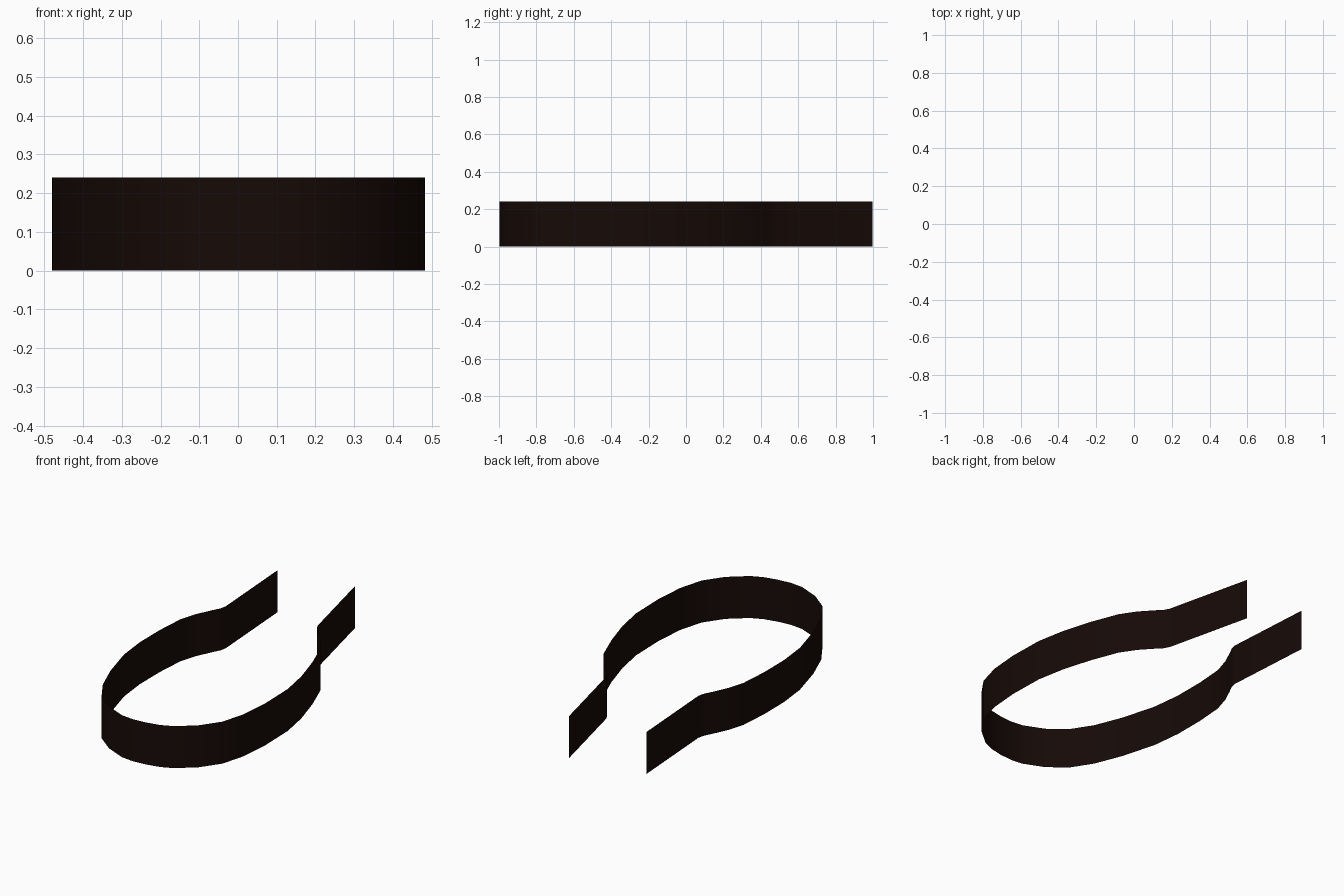
import bpy, bmesh, math
from mathutils import Matrix

if "Cube" in bpy.data.objects:
    bpy.data.objects.remove(bpy.data.objects["Cube"])

HEIGHT = 0.24
TILT = math.radians(8.5)    # the band is turned slightly about z
OFFSET = -0.036             # sideways shift before turning

# Half outline (half width, position along axis): arm end, neck, bowl, front
HALF = [(0.223, 0.981), (0.266, 0.464), (0.278, 0.43), (0.31, 0.385), (0.36, 0.31),
        (0.405, 0.215), (0.442, 0.05), (0.468, -0.13), (0.474, -0.30),
        (0.448, -0.51), (0.408, -0.68), (0.35, -0.81), (0.26, -0.905),
        (0.15, -0.972), (0.08, -0.991)]
PATH = [(-w, v) for w, v in HALF] + [(0, -0.996)] + [(w, v) for w, v in reversed(HALF)]

# Thin upright open band, extruded from the mirrored outline
bm = bmesh.new()
verts = [bm.verts.new((w + OFFSET, v, 0)) for w, v in PATH]
edges = [bm.edges.new(pair) for pair in zip(verts, verts[1:])]
geom = bmesh.ops.extrude_edge_only(bm, edges=edges)["geom"]
top = [g for g in geom if isinstance(g, bmesh.types.BMVert)]
bmesh.ops.translate(bm, verts=top, vec=(0, 0, HEIGHT))
bmesh.ops.transform(bm, matrix=Matrix.Rotation(TILT, 4, 'Z'), verts=bm.verts)
bmesh.ops.recalc_face_normals(bm, faces=bm.faces)

# Make the outside of the loop the front side
bm.normal_update()
front = min(bm.faces, key=lambda f: f.calc_center_median().y)
if front.normal.y > 0:
    bmesh.ops.reverse_faces(bm, faces=bm.faces[:])

mesh = bpy.data.meshes.new("open_band")
bm.to_mesh(mesh)
bm.free()
band = bpy.data.objects.new("open_band", mesh)
bpy.context.collection.objects.link(band)

# Near-black brown finish
mat = bpy.data.materials.new("dark_brown")
mat.diffuse_color = (0.008, 0.003, 0.002, 1)
mat.use_nodes = True
mat.node_tree.nodes["Principled BSDF"].inputs["Base Color"].default_value = mat.diffuse_color
mesh.materials.append(mat)

bpy.context.view_layer.objects.active = band
band.select_set(True)
bpy.ops.object.shade_smooth_by_angle(angle=0.5)
